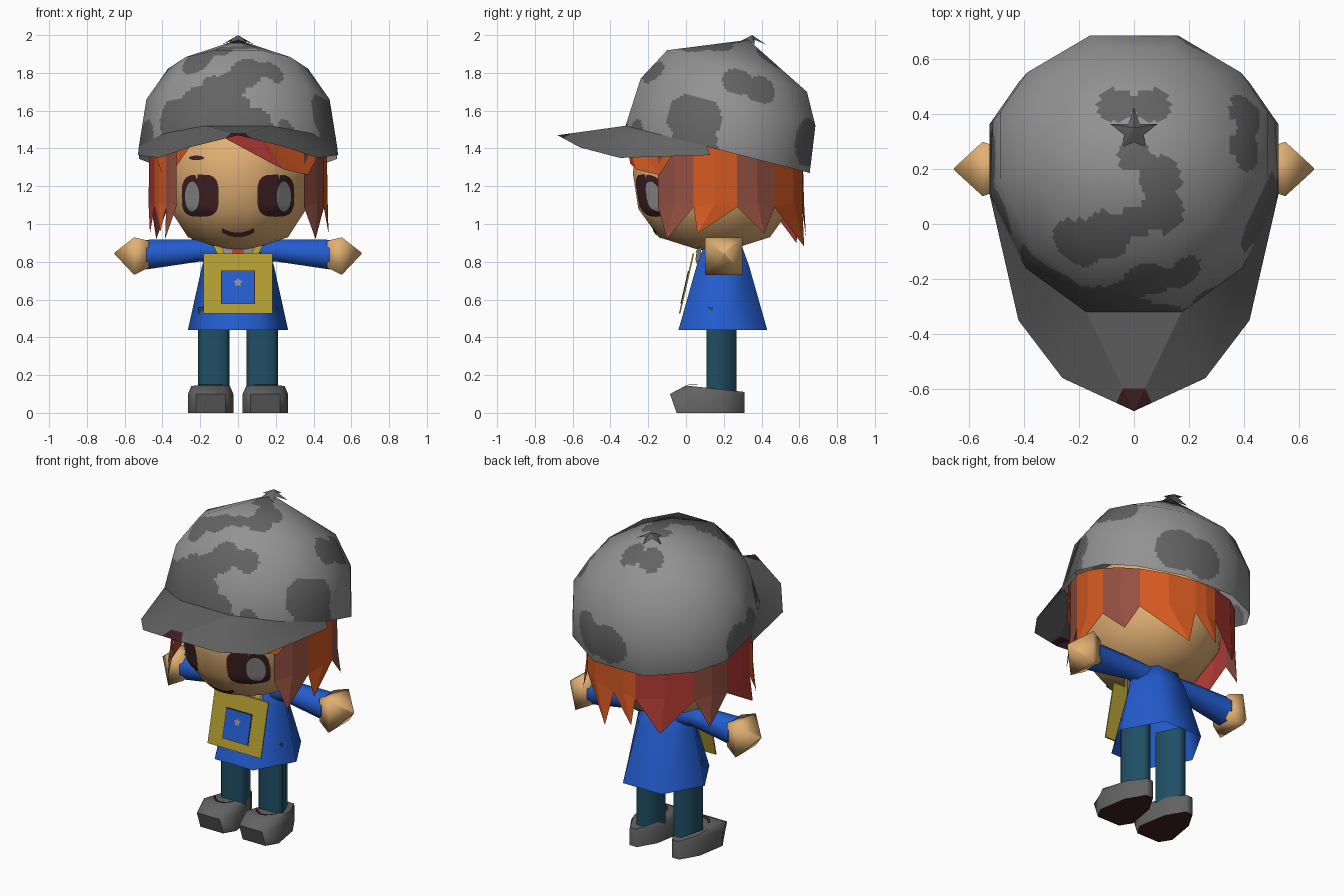
import bpy, bmesh, math
from mathutils import Vector
from mathutils.bvhtree import BVHTree

if "Cube" in bpy.data.objects:
    bpy.data.objects.remove(bpy.data.objects["Cube"])

COLORS = {
    "light_grey": (.29, .29, .29), "dark_grey": (.125, .125, .125), "skin": (.75, .43, .17),
    "orange": (.66, .10, .015), "red": (.45, .042, .034), "brown": (.30, .08, .053),
    "blue": (.017, .108, .62), "yellow": (.45, .34, .03), "teal": (.014, .078, .127),
    "maroon": (.053, .015, .017)}
MAT = {}
for key, col in COLORS.items():
    MAT[key] = bpy.data.materials.new(key)
    MAT[key].diffuse_color = (*col, 1)


def make(name, verts, faces, mats, rule=None, smooth=None):
    """Mesh object; rule(face) picks the material slot, smooth is an edge angle."""
    bm = bmesh.new()
    vs = [bm.verts.new(v) for v in verts]
    for f in faces:
        bm.faces.new([vs[i] for i in f])
    bmesh.ops.remove_doubles(bm, verts=bm.verts, dist=1e-5)
    bmesh.ops.recalc_face_normals(bm, faces=bm.faces)
    bm.normal_update()
    for f in bm.faces:
        f.material_index = rule(f) if rule else 0
    me = bpy.data.meshes.new(name)
    bm.to_mesh(me)
    bm.free()
    for m in mats.split():
        me.materials.append(MAT[m])
    ob = bpy.data.objects.new(name, me)
    bpy.context.collection.objects.link(ob)
    if smooth:
        bpy.ops.object.select_all(action='DESELECT')
        bpy.context.view_layer.objects.active = ob
        ob.select_set(True)
        bpy.ops.object.shade_smooth_by_angle(angle=math.radians(smooth))
    return ob


def strips(n, k0, k1):
    return [(k*n+i, k*n+(i+1) % n, (k+1)*n+(i+1) % n, (k+1)*n+i)
            for k in range(k0, k1) for i in range(n)]


def loft(name, rings, mats, rule=None, smooth=None, ends=(True, True)):
    n = len(rings[0])
    faces = strips(n, 0, len(rings)-1)
    if ends[0]:
        faces.append(tuple(range(n)))
    if ends[1]:
        faces.append(tuple(range((len(rings)-1)*n, len(rings)*n)))
    return make(name, [p for r in rings for p in r], faces, mats, rule, smooth)


def ring(cx, cy, z, rx, ry, n, off=.5):
    return [(cx+rx*math.sin((i+off)*math.tau/n), cy-ry*math.cos((i+off)*math.tau/n), z)
            for i in range(n)]


# --- cap dome: tilted twelve-sided rings, finely divided for the patches
def tilted(yf, zf, yb, zb, rx):
    side = [(.33, 1), (.75, .67), (1, .12), (1, -.4), (.8, -.71), (.33, -1)]
    corners = side + [(-u, v) for u, v in reversed(side)]
    return [Vector((u*rx, yf+(yb-yf)*(1-v)/2, zf+(zb-zf)*(1-v)/2)) for u, v in corners]


rim = tilted(-.32, 1.52, .655, 1.27, .525)
peak = Vector((0, .33, 1.975))
levels = [rim, tilted(-.24, 1.77, .685, 1.52, .485), tilted(-.1, 1.92, .64, 1.70, .37), [peak]*12]
D = 16


def around(level, s):
    i, t = divmod(s, D)
    return level[i].lerp(level[(i+1) % 12], t/D)


rows = [[around(levels[k], s).lerp(around(levels[k+1], s), j/D) for s in range(12*D)]
        for k in range(3) for j in range(D)]
PATCHES = [  # x, y, z, radius
    (-.36, -.16, 1.57, .10), (-.24, -.27, 1.6, .14), (-.06, -.31, 1.6, .13), (-.12, -.28, 1.7, .1),
    (.05, -.2, 1.8, .09), (.18, -.17, 1.8, .07), (.08, -.31, 1.52, .1), (.24, -.25, 1.49, .06),
    (-.03, -.25, 1.74, .08), (-.22, -.08, 1.88, .1), (-.1, -.04, 1.92, .09), (.0, .0, 1.93, .06),
    (.1, .05, 1.93, .08), (.1, .17, 1.95, .08), (0, .25, 1.96, .06), (-.07, .45, 1.9, .08),
    (.07, .45, 1.9, .08), (.47, -.01, 1.58, .12), (.5, .07, 1.56, .12), (.5, .04, 1.42, .13),
    (.43, .28, 1.77, .09), (.42, .4, 1.72, .09), (-.52, .22, 1.4, .12), (-.52, .05, 1.45, .11),
    (.06, .68, 1.41, .12), (.22, .65, 1.43, .13)]


def camo(f):
    c = f.calc_center_median()
    return int(any((c-Vector(p[:3])).length < p[3] for p in PATCHES))


n = 12*D
last = (len(rows)-1)*n
dome = make("cap_dome", [p for r in rows for p in r]+[peak], strips(n, 0, len(rows)-1) +
            [(last+i, last+(i+1) % n, last+n) for i in range(n)],
            "light_grey dark_grey", camo, 180)
dome.data.normals_split_custom_set_from_vertices(
    [Vector((v.co.x/.28, (v.co.y-.2)/.25, (v.co.z-1.42)/.3)).normalized()
     for v in dome.data.vertices])

# --- cap brim with a coloured tip
tip = Vector((0, -.68, 1.47))
for side, s in (("right", 1), ("left", -1)):
    inner = [Vector((s*rim[i].x, rim[i].y, rim[i].z)) for i in (2, 1, 0)]
    outer = [Vector((s*x, y, z)) for x, y, z in
             ((.53, .13, 1.365), (.42, -.35, 1.35), (.26, -.56, 1.405))]
    make("brim_"+side, inner+outer+[tip, tip.lerp(outer[2], .25), tip.lerp(inner[2], .23)],
         [(0, 3, 4, 1), (1, 4, 5, 2), (2, 5, 7, 8), (8, 7, 6)], "dark_grey maroon",
         lambda f: int(len(f.verts) == 3), 60)
a, b = rim[0], rim[-1]
make("brim_middle", [a, b, tip.lerp(b, .23), tip.lerp(a, .23), tip], [(0, 1, 2, 3), (3, 2, 4)],
     "dark_grey maroon", lambda f: int(len(f.verts) == 3))

# --- star button on the crown
star = [(r*math.sin(i*math.pi/5), .335+r*math.cos(i*math.pi/5), z)
        for i, (r, z) in enumerate([(.09, 1.95), (.035, 1.975)]*5)]
make("star_button", star+[(0, .35, 2.0)], [(i, (i+1) % 10, 10) for i in range(10)], "dark_grey")

# --- head
PROFILE = [(.08, .862), (.30, .93), (.41, 1.08), (.44, 1.27), (.41, 1.45), (.25, 1.6)]
head = loft("head", [ring(0, .15, z, r*.9, r, 16) for r, z in PROFILE], "skin", smooth=70)
tree = BVHTree.FromPolygons([v.co for v in head.data.vertices],
                            [list(p.vertices) for p in head.data.polygons])


def on_face(x, z, lift):
    hit = tree.ray_cast(Vector((x, -2, z)), Vector((0, 1, 0)))[0]
    return (x, hit.y-lift, z)


def face_patch(name, cx, cz, rx, rz, mat, power=1, lift=.006):
    """Rounded plate laid on the face."""
    verts, m, k = [], 20, 5
    for j in range(k+1):
        for i in range(m):
            c, s = math.cos(i*math.tau/m), math.sin(i*math.tau/m)
            verts.append(on_face(cx+rx*j/k*math.copysign(abs(c)**power, c),
                                 cz+rz*j/k*math.copysign(abs(s)**power, s), lift))
    make(name, verts, strips(m, 1, k)+[tuple(range(m, 2*m))], mat, smooth=60)


for side, s in (("right", 1), ("left", -1)):
    face_patch("eye_"+side, s*.2, 1.15, .098, .112, "maroon", .6)
    face_patch("eye_shine_"+side, s*.243, 1.145, .038, .08, "light_grey", 1, .009)
face_patch("eyebrow", -.22, 1.35, .04, .012, "maroon")
mouth = [on_face(x*.0215, .942+.0016*x*x+h, .006) for h in (-.012, .012) for x in range(-4, 5)]
make("mouth", mouth, [(i, i+1, i+10, i+9) for i in range(8)], "maroon")


# --- hair: pointed locks around the head, angles measured from the front
def lock_point(deg, z, flare=0):
    t = math.radians(deg)
    y = .16-(.46+flare)*math.cos(t)
    return ((.47+flare)*math.sin(t), y, 1.43-.26*(y-.1) if z is None else z)


LOCKS = [  # start, end and tip angle, tip height
    (48, 75, 57, .92, "brown"), (75, 104, 78, .95, "orange"), (104, 132, 122, .95, "brown"),
    (132, 172, 166, .88, "orange"), (172, 190, 188, .93, "orange"), (190, 232, 208, .9, "red"),
    (232, 258, 242, .92, "brown"), (258, 290, 288, .95, "red"), (290, 306, 303, .96, "orange"),
    (306, 316, 308, .92, "brown")]
for i, (a0, a1, point, z, col) in enumerate(LOCKS):
    mid = (a0+a1)/2
    pts = [lock_point(a0, None), lock_point(mid, None), lock_point(a1, None),
           lock_point(a1, 1.09), lock_point(point, z, .02), lock_point(a0, 1.09),
           lock_point(mid, 1.11, .005)]
    make("hair_lock_%d" % (i+1), pts, [(0, 1, 6, 5), (1, 2, 3, 6), (5, 6, 4), (6, 3, 4)], col)
make("fringe_red", [(-.08, -.315, 1.46), (.1, -.325, 1.5), (.24, -.265, 1.29), (.18, -.295, 1.32)],
     [(0, 1, 3), (1, 2, 3)], "red")
make("fringe_orange_right", [(.1, -.325, 1.5), (.46, -.03, 1.43), (.37, -.14, 1.26),
                             (.24, -.265, 1.29)], [(0, 1, 2), (0, 2, 3)], "orange")
make("fringe_orange_left", [(-.2, -.27, 1.49), (-.46, -.03, 1.43), (-.385, -.1, 1.22)],
     [(0, 1, 2)], "orange")

# --- smock, neck, and neck scarf
loft("smock", [ring(0, .195, z, rx, ry, 6) for z, rx, ry in
               ((.44, .265, .271), (.78, .19, .16), (.92, .125, .1))],
     "blue", smooth=70, ends=(False, True))
loft("neck", [ring(0, .17, .82, .07, .085, 8), ring(0, .17, .94, .06, .07, 8)], "skin", smooth=50)
make("scarf", [(-.025, .06, .9), (.025, .06, .9), (.05, .028, .72), (0, -.008, .59),
               (-.05, .028, .72)], [(0, 1, 2, 4), (4, 2, 3)], "red")


# --- arms, hands, legs and shoes
def slice_x(x, z, r, n):
    return [(x, .2+r*math.cos((i+.5)*math.tau/n), z+r*math.sin((i+.5)*math.tau/n))
            for i in range(n)]


def shoe_ring(cx, z, grow, toe, heel=0):
    half = [(.31, .025), (.2, .09), (.02, .12), (-.05, .078)]
    pts = [(w*grow, y+(toe if y < 0 else 0)) for y, w in half]
    pts += [(-w, y) for w, y in reversed(pts)]
    return [(cx+w, y, z-heel*max(y, 0)) for w, y in pts]


LEG = [(-.084, -.05), (-.06, -.08), (.06, -.08), (.084, -.05), (.025, .08), (-.025, .08)]
for side, s in (("right", 1), ("left", -1)):
    make("collar_"+side, [(s*.02, .05, .81), (s*.11, .068, .76), (s*.12, .085, .9),
                          (s*.03, .062, .9)], [(0, 1, 2, 3)], "light_grey")
    loft("sleeve_"+side, [slice_x(s*x, z, r, 8) for x, z, r in
                          ((.08, .85, .07), (.2, .86, .063), (.485, .838, .085))],
         "blue", smooth=50)
    loft("hand_"+side, [slice_x(s*x, z, r, 4) for x, z, r in
                        ((.47, .84, .1), (.55, .83, .14), (.655, .845, .004))],
         "skin", smooth=100)
    loft("leg_"+side, [[(s*.128+x, .188+y, z) for x, y in LEG] for z in (.08, .56)],
         "teal", smooth=80)
    loft("shoe_"+side, [shoe_ring(s*.145, 0, 1, 0), shoe_ring(s*.145, .1, 1, -.035),
                        shoe_ring(s*.145, .145, .85, .05, .11)], "dark_grey maroon",
         lambda f: int(f.normal.z < -.9), smooth=60)
    arc = [(s*.145+x*.016, .012+x*x*.003+w, .149-.11*w)
           for w in (0, .022) for x in range(-4, 5)]
    make("shoe_trim_"+side, arc, [(i, i+1, i+10, i+9) for i in range(8)], "maroon")


# --- tilted satchel on the chest with pocket, emblem and straps
def chest(x, z, lift=0):
    return (x, -.026+(z-.52)*.23-lift, z)


def plate(name, x, z0, z1, lift, thick, mats):
    loft(name, [[chest(x*a, z, lift+t) for a, z in ((-1, z0), (1, z0), (1, z1), (-1, z1))]
                for t in (0, thick)], mats)


plate("satchel", .183, .525, .845, .005, .008, "yellow")
plate("pocket_edge", .089, .576, .754, .013, .002, "maroon")
plate("pocket", .085, .58, .75, .015, .002, "blue")
emblem = [chest(r*math.sin(i*math.pi/5), .69+r*math.cos(i*math.pi/5), .02)
          for i, r in enumerate([.025, .014]*5)]
make("pocket_emblem", emblem, [tuple(range(10))], "light_grey")
for side, s in (("right", 1), ("left", -1)):
    make("satchel_strap_"+side, [chest(s*.07, .84), chest(s*.11, .84), (s*.145, .09, .92),
                                 (s*.105, .08, .92)], [(0, 1, 2, 3)], "yellow")

for m in bpy.data.materials:
    if m.users and not m.is_grease_pencil:
        m.use_nodes = True
        m.node_tree.nodes["Principled BSDF"].inputs["Base Color"].default_value = m.diffuse_color
